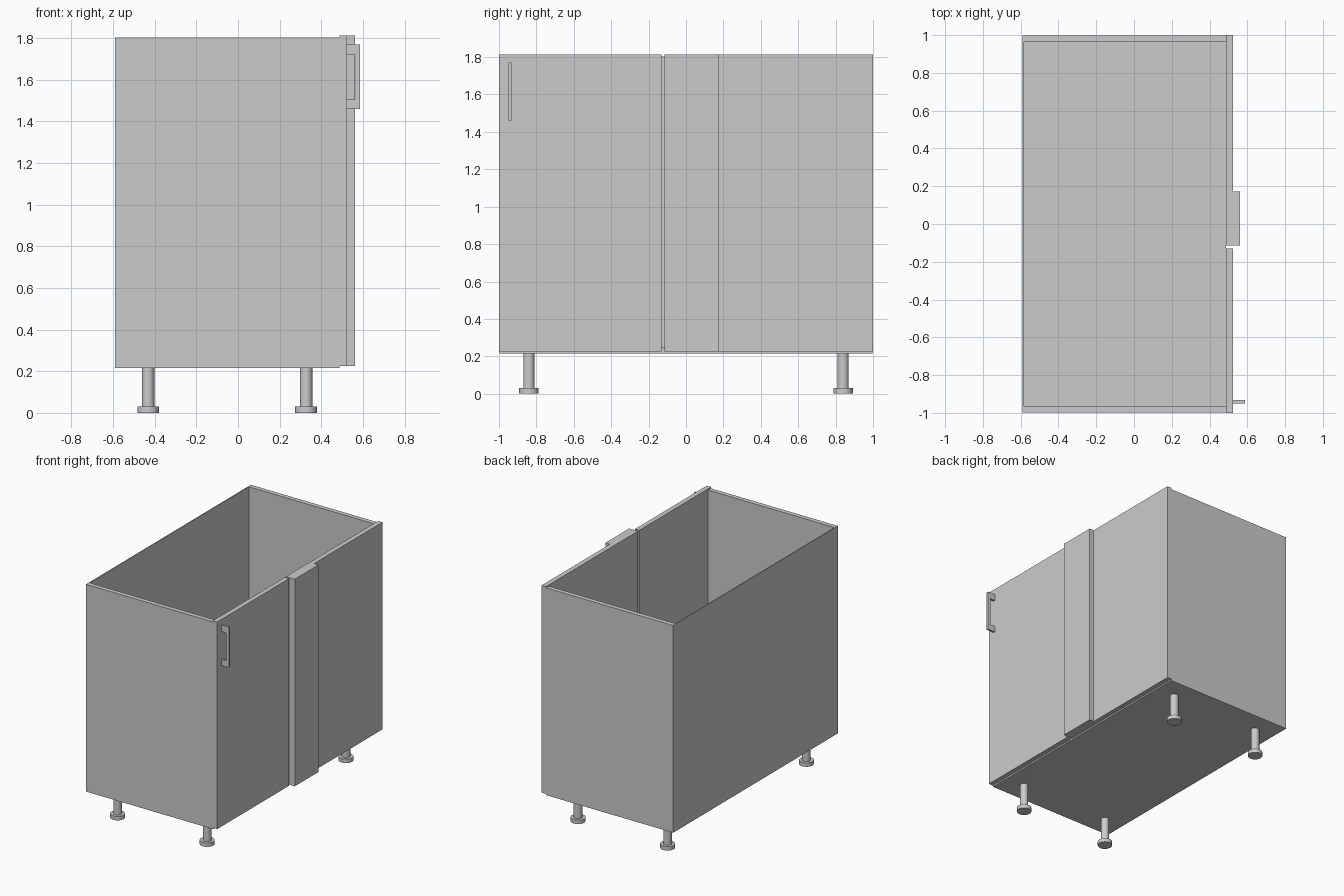
import bpy, bmesh

if "Cube" in bpy.data.objects:
    bpy.data.objects.remove(bpy.data.objects["Cube"])


def add_mesh(name, bm):
    bmesh.ops.recalc_face_normals(bm, faces=bm.faces)
    mesh = bpy.data.meshes.new(name)
    bm.to_mesh(mesh)
    bm.free()
    obj = bpy.data.objects.new(name, mesh)
    bpy.context.collection.objects.link(obj)
    return obj


def box(name, x, y, z):
    bm = bmesh.new()
    bmesh.ops.create_cube(bm, size=1)
    for v in bm.verts:
        v.co = [(a + b) / 2 + c * (b - a) for (a, b), c in zip((x, y, z), v.co)]
    return add_mesh(name, bm)


def cylinder(name, x, y, z0, z1, radius):
    bpy.ops.mesh.primitive_cylinder_add(vertices=32, radius=radius, depth=z1 - z0,
                                        location=(x, y, (z0 + z1) / 2))
    obj = bpy.context.object
    obj.name = name
    bpy.ops.object.shade_smooth_by_angle()


# Open-topped carcass
T = 0.035
BACK, INNER, FRONT = -0.582, 0.487, 0.524
LOW, HIGH = 0.215, 1.803
box("left_side_panel", (BACK, INNER), (-0.998, -0.998 + T), (LOW, HIGH))
box("right_side_panel", (BACK, INNER), (0.998 - T, 0.998), (LOW, HIGH))
box("bottom_panel", (BACK, INNER), (-0.998 + T, 0.998 - T), (LOW, LOW + T))
box("back_panel", (-0.59, BACK), (-0.998, 0.998), (LOW, HIGH))

# Door, fixed blind panel and corner filler
FZ = (0.226, 1.813)
box("door", (INNER, FRONT), (-1.0, -0.13), FZ)
box("blind_panel", (INNER, FRONT), (-0.115, 1.0), FZ)
box("corner_filler", (FRONT, 0.562), (-0.115, 0.173), FZ)

# Flat bracket-shaped door handle
profile = [(FRONT, 1.46), (0.587, 1.46), (0.587, 1.77), (FRONT, 1.77),
           (FRONT, 1.72), (0.564, 1.72), (0.564, 1.505), (FRONT, 1.505)]
bm = bmesh.new()
face = bm.faces.new([bm.verts.new((x, -0.949, z)) for x, z in profile])
ext = bmesh.ops.extrude_face_region(bm, geom=[face], use_keep_orig=True)
bmesh.ops.translate(bm, vec=(0, 0.016, 0),
                    verts=[g for g in ext["geom"] if isinstance(g, bmesh.types.BMVert)])
add_mesh("door_handle", bm)

# Four legs with round feet
for xn, x in (("back", -0.432), ("front", 0.327)):
    for yn, y in (("left", -0.84), ("right", 0.84)):
        cylinder(f"{xn}_{yn}_leg", x, y, 0.03, LOW, 0.03)
        cylinder(f"{xn}_{yn}_foot", x, y, 0.0, 0.03, 0.052)
